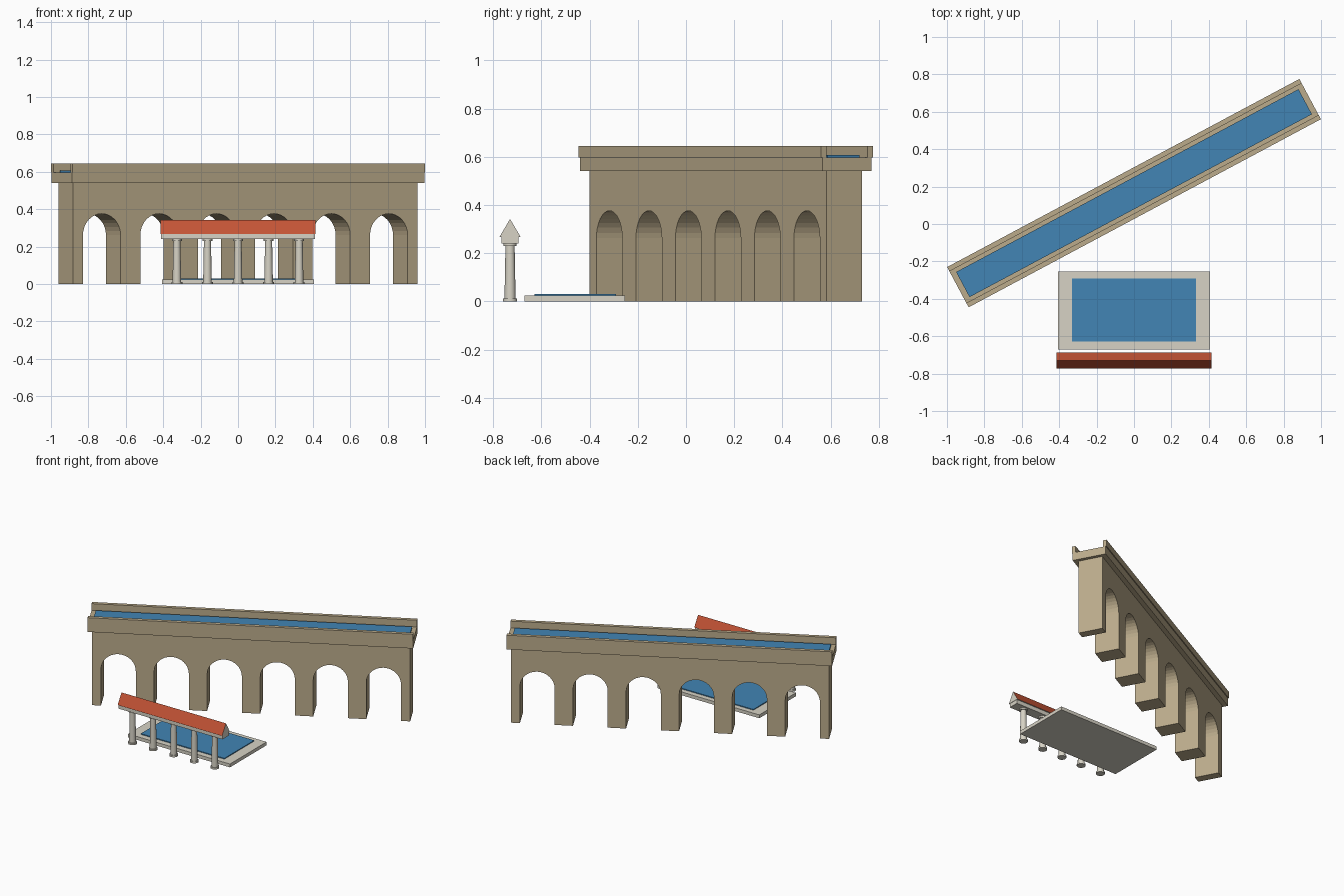
import bpy, bmesh, math
from mathutils import Matrix, Vector

old = bpy.data.objects.get("Cube")
if old:
    bpy.data.objects.remove(old, do_unlink=True)


def material(name, rgb):
    m = bpy.data.materials.new(name)
    m.use_nodes = True
    m.diffuse_color = (*rgb, 1)
    m.node_tree.nodes["Principled BSDF"].inputs["Base Color"].default_value = (*rgb, 1)
    return m


SANDSTONE = material("sandstone", (0.50, 0.41, 0.26))
MARBLE = material("pale marble", (0.68, 0.65, 0.56))
WATER = material("blue water", (0.054, 0.235, 0.46))
TILE = material("red roof tile", (0.55, 0.088, 0.036))


def finish(name, bm, mats, place=Matrix()):
    bmesh.ops.recalc_face_normals(bm, faces=bm.faces)
    me = bpy.data.meshes.new(name)
    bm.to_mesh(me)
    bm.free()
    for m in mats:
        me.materials.append(m)
    ob = bpy.data.objects.new(name, me)
    ob.matrix_world = place
    bpy.context.collection.objects.link(ob)
    return ob


def box(name, size, centre, z0, mat, place=Matrix()):
    """Box resting at height z0, centred on (x, y)."""
    bm = bmesh.new()
    bmesh.ops.create_cube(bm, size=1)
    bmesh.ops.scale(bm, vec=size, verts=bm.verts)
    bmesh.ops.translate(bm, vec=(*centre, z0 + size[2] / 2), verts=bm.verts)
    return finish(name, bm, [mat], place)


def prism(points, depth):
    """Extrude a closed outline by the depth vector."""
    bm = bmesh.new()
    face = bm.faces.new([bm.verts.new(p) for p in points])
    new = bmesh.ops.extrude_face_region(bm, geom=[face])["geom"]
    moved = [v for v in new if isinstance(v, bmesh.types.BMVert)]
    bmesh.ops.translate(bm, vec=depth, verts=moved)
    return bm


# Aqueduct: arcaded wall, turned across the site
site = Matrix.Translation((0, 0.165, 0)) @ Matrix.Rotation(math.radians(28.1), 4, "Z")
ARCHES, PITCH, RADIUS, SPRING, STEPS = 6, 0.348, 0.114, 0.262, 16
WALL_TOP, WALL_DEPTH = 0.54, 0.166
half = ARCHES * PITCH / 2
outline = [(-half, 0)]
for i in range(ARCHES):
    cx = -half + (i + 0.5) * PITCH
    outline.append((cx - RADIUS, 0))
    for s in range(STEPS + 1):
        a = math.pi * (1 - s / STEPS)
        outline.append((cx + RADIUS * math.cos(a), SPRING + RADIUS * math.sin(a)))
    outline.append((cx + RADIUS, 0))
outline += [(half, 0), (half, WALL_TOP), (-half, WALL_TOP)]
wall = prism([(x, -WALL_DEPTH / 2, z) for x, z in outline], (0, WALL_DEPTH, 0))
finish("aqueduct_arcade_wall", wall, [SANDSTONE], site)

# Channel on top: floor slab, side parapets and water
LENGTH = 2.135
box("channel_floor", (LENGTH, 0.232, 0.057), (0, 0), WALL_TOP, SANDSTONE, site)
for side, label in ((-1, "front"), (1, "back")):
    box(f"channel_parapet_{label}", (LENGTH, 0.026, 0.048), (0, side * 0.109), 0.597,
        SANDSTONE, site)
box("channel_water", (2.075, 0.152, 0.014), (0, 0), 0.593, WATER, site)

# Pool
box("pool_basin", (0.81, 0.416, 0.024), (0, -0.462), 0, MARBLE)
box("pool_water", (0.664, 0.338, 0.01), (0, -0.46), 0.02, WATER)

# Colonnade
ROW_Y = -0.73


def column(name, x):
    bm = bmesh.new()
    # bottom radius, top radius, bottom height, top height
    for r1, r2, z1, z2 in ((0.029, 0.029, 0, 0.012),
                           (0.023, 0.019, 0.012, 0.23),
                           (0.027, 0.027, 0.23, 0.242)):
        bmesh.ops.create_cone(bm, cap_ends=True, segments=16, radius1=r1, radius2=r2,
                              depth=z2 - z1,
                              matrix=Matrix.Translation((x, ROW_Y, (z1 + z2) / 2)))
    ob = finish(name, bm, [MARBLE])
    bpy.ops.object.select_all(action="DESELECT")
    ob.select_set(True)
    bpy.context.view_layer.objects.active = ob
    bpy.ops.object.shade_smooth_by_angle(angle=math.radians(30))


for i in range(5):
    column(f"column_{i + 1}", (i - 2) * 0.1635)
box("colonnade_beam", (0.826, 0.072, 0.03), (0, ROW_Y), 0.24, MARBLE)

# Gabled roof: tiled slopes, marble ends and underside
EAVE = 0.0435
roof = prism([(-0.415, ROW_Y - EAVE, 0.268), (-0.415, ROW_Y + EAVE, 0.268),
              (-0.415, ROW_Y, 0.342)], (0.83, 0, 0))
bmesh.ops.recalc_face_normals(roof, faces=roof.faces)
for f in roof.faces:
    f.material_index = 1 if f.normal.z > 0.1 else 0
finish("colonnade_roof", roof, [MARBLE, TILE])
